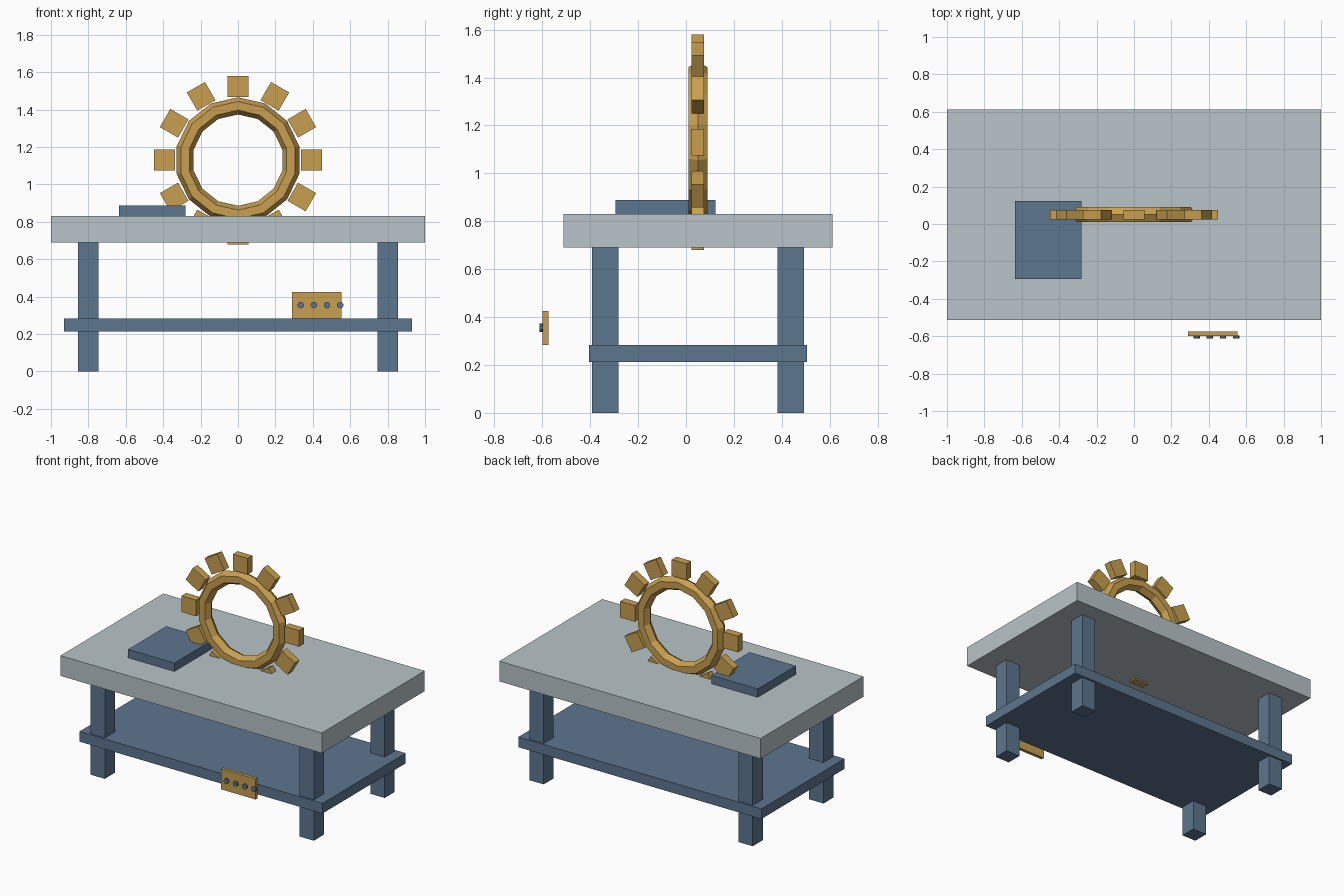
import bpy
import math
from mathutils import Matrix, Vector

cube = bpy.data.objects.get("Cube")
if cube:
    bpy.data.objects.remove(cube, do_unlink=True)


def material(name, rgb):
    mat = bpy.data.materials.new(name)
    mat.use_nodes = True
    colour = (*rgb, 1.0)
    mat.diffuse_color = colour
    mat.node_tree.nodes["Principled BSDF"].inputs["Base Color"].default_value = colour
    return mat


STONE = material("pale grey", (0.48, 0.55, 0.58))
STEEL = material("slate blue", (0.11, 0.18, 0.275))
BRASS = material("brass", (0.58, 0.35, 0.08))


def finish(name, mat):
    obj = bpy.context.object
    obj.name = name
    obj.data.materials.append(mat)
    return obj


def box(name, mat, low, high):
    """Axis-aligned box between two corners."""
    low, high = Vector(low), Vector(high)
    bpy.ops.mesh.primitive_cube_add(size=1)
    obj = finish(name, mat)
    obj.data.transform(Matrix.Translation((low + high) / 2)
                       @ Matrix.Diagonal((*(high - low), 1)))
    return obj


MID_Y = 0.05  # centre line of the bench

# Bench top, shelf and legs
box("bench_top", STONE, (-1, MID_Y - 0.562, 0.69), (1, MID_Y + 0.562, 0.83))
box("shelf", STEEL, (-0.93, MID_Y - 0.455, 0.213), (0.93, MID_Y + 0.455, 0.283))
for side, sx in (("right", -1), ("left", 1)):
    for end, sy in (("front", -1), ("back", 1)):
        x, y, half = sx * 0.8, MID_Y + sy * 0.387, 0.055
        box(f"{end}_{side}_leg", STEEL, (x - half, y - half, 0), (x + half, y + half, 0.69))

# Flat plate lying on the bench
box("bench_plate", STEEL, (-0.635, -0.295, 0.83), (-0.28, 0.123, 0.888))

# Upright gear: faceted ring with a circle of square teeth
hub = Vector((0, MID_Y, 1.13))
bpy.ops.mesh.primitive_torus_add(major_segments=14, minor_segments=6,
                                 major_radius=0.29, minor_radius=0.046)
ring = finish("gear_ring", BRASS)
ring.data.transform(Matrix.Translation(hub) @ Matrix.Rotation(math.pi / 2, 4, 'X')
                    @ Matrix.Rotation(math.pi / 2, 4, 'Z'))
TEETH = 12
for i in range(TEETH):
    tooth = box(f"gear_tooth_{i + 1}", BRASS, (0.338, -0.026, -0.056), (0.45, 0.026, 0.056))
    tooth.data.transform(Matrix.Translation(hub)
                         @ Matrix.Rotation(math.tau * i / TEETH, 4, 'Y'))

# Control panel with a row of knobs
box("control_panel", BRASS, (0.29, -0.598, 0.283), (0.553, -0.575, 0.425))
for i in range(4):
    bpy.ops.mesh.primitive_cylinder_add(vertices=10, radius=0.0175, depth=0.016,
                                        location=(0.335 + i * 0.0705, -0.604, 0.355),
                                        rotation=(math.pi / 2, 0, 0))
    finish(f"knob_{i + 1}", STEEL)
